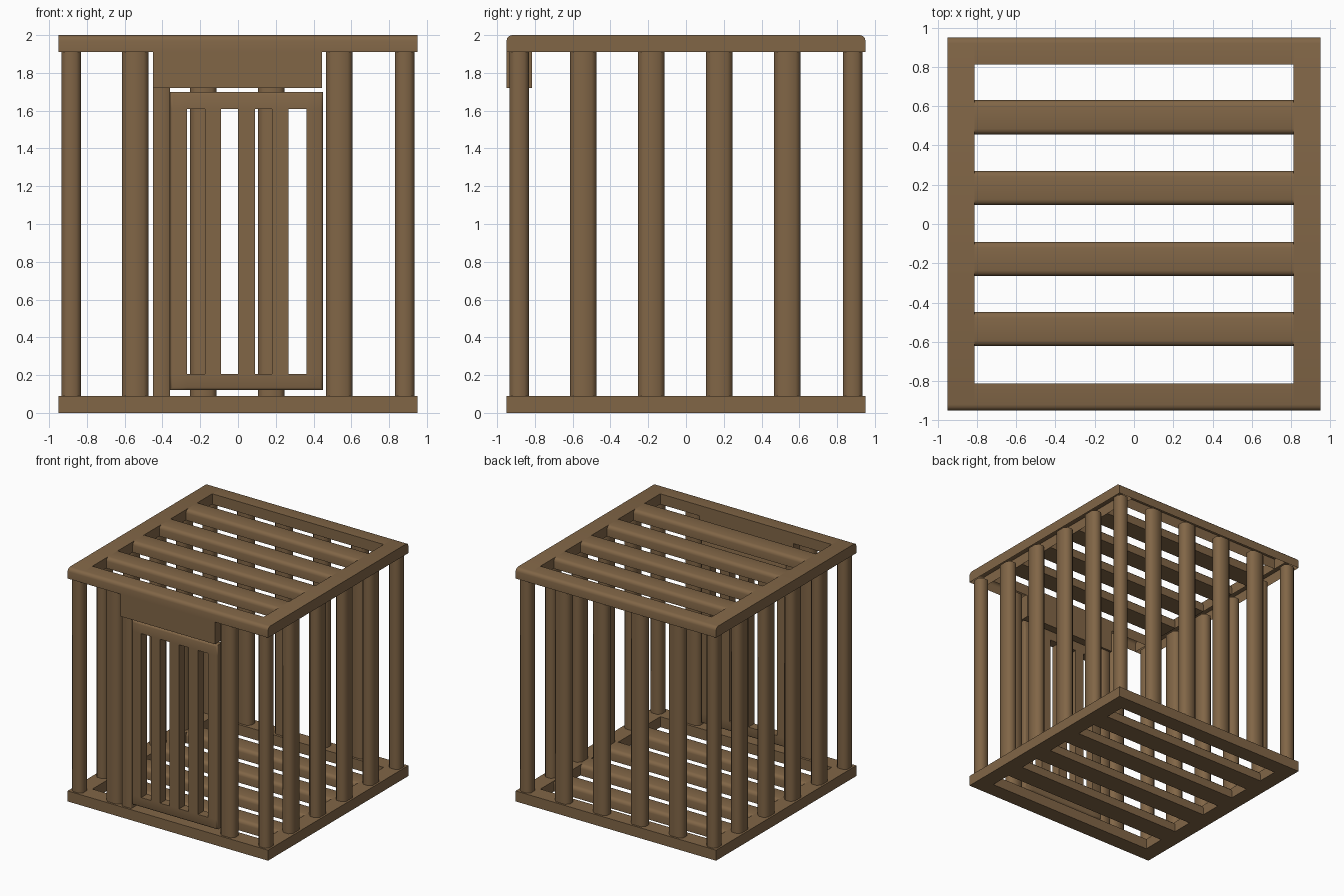
import bpy, bmesh, math

if "Cube" in bpy.data.objects:
    bpy.data.objects.remove(bpy.data.objects["Cube"])

wood = bpy.data.materials.new("brown wood")
wood.diffuse_color = (0.22, 0.132, 0.062, 1)
wood.use_nodes = True
wood.node_tree.nodes["Principled BSDF"].inputs["Base Color"].default_value = wood.diffuse_color


def prism(name, pts, to3d, a, b, angle=50, open_bottom=False):
    """Extrude a 2D outline between a and b; to3d maps (u, v, w) to xyz."""
    bm = bmesh.new()
    lo = [bm.verts.new(to3d(u, v, a)) for u, v in pts]
    hi = [bm.verts.new(to3d(u, v, b)) for u, v in pts]
    n = len(pts)
    bm.faces.new(lo)
    bm.faces.new(hi)
    for i in range(n):
        j = (i + 1) % n
        bm.faces.new((lo[i], lo[j], hi[j], hi[i]))
    bmesh.ops.recalc_face_normals(bm, faces=bm.faces)
    if open_bottom:
        bm.normal_update()
        down = [f for f in bm.faces if f.normal.z < -0.9]
        bmesh.ops.delete(bm, geom=down, context='FACES')
    me = bpy.data.meshes.new(name)
    bm.to_mesh(me)
    bm.free()
    me.materials.append(wood)
    ob = bpy.data.objects.new(name, me)
    bpy.context.collection.objects.link(ob)
    bpy.ops.object.select_all(action='DESELECT')
    ob.select_set(True)
    bpy.context.view_layer.objects.active = ob
    bpy.ops.object.shade_smooth_by_angle(angle=math.radians(angle))
    return ob


def along_x(u, v, w):
    return (w, u, v)


def along_z(u, v, w):
    return (u, v, w)


def slat_profile(y0, y1, z0, z1, r0, r1):
    """Rectangle in y-z with rounded upper corners (r0 at y0, r1 at y1)."""
    pts = [(y0, z0), (y1, z0)]
    for yc, r, start in ((y1, r1, 0), (y0, r0, 90)):
        if r == 0:
            pts.append((yc, z1))
            continue
        cy = yc - r if start == 0 else yc + r
        for k in range(4):
            t = math.radians(start + 30 * k)
            pts.append((cy + r * math.cos(t), z1 - r + r * math.sin(t)))
    return pts


def chamfered(cx, cy, hx, hy, c):
    return [(cx + sx * (hx - a), cy + sy * (hy - b))
            for sx, sy, a, b in ((1, -1, c, 0), (1, -1, 0, c), (1, 1, 0, c), (1, 1, c, 0),
                                 (-1, 1, c, 0), (-1, 1, 0, c), (-1, -1, 0, c), (-1, -1, c, 0))]


# Base and roof grids
E, I = 0.95, 0.812
for label, z0, z1, r, hollow in (("base", 0, 0.09, 0, False), ("roof", 1.91, 2.0, 0.03, True)):
    for side, x0, x1 in (("left", -E, -I), ("right", I, E)):
        prism(f"{label}_{side}_rail", slat_profile(-E, E, z0, z1, r, r), along_x, x0, x1,
              open_bottom=hollow)
    prism(f"{label}_front_rail", slat_profile(-E, -I, z0, z1, r, 0), along_x, -I, I,
          open_bottom=hollow)
    prism(f"{label}_back_rail", slat_profile(I, E, z0, z1, 0, r), along_x, -I, I,
          open_bottom=hollow)
    for y in (-0.535, -0.178, 0.183, 0.543):
        prism(f"{label}_slat", slat_profile(y - 0.0875, y + 0.0875, z0, z1, 0.03, 0.03),
              along_x, -I, I)

# Upright bars around the cage
P = 0.883
for x in (-P, P):
    for y in (-P, P):
        prism("corner_bar", chamfered(x, y, 0.052, 0.052, 0.025), along_z, 0.085, 1.915)
    for y in (-0.543, -0.183, 0.177, 0.537):
        prism("side_bar", chamfered(x, y, 0.05, 0.07, 0.027), along_z, 0.085, 1.915)
for x in (-0.543, -0.183, 0.177, 0.537):
    prism("back_bar", chamfered(x, P, 0.07, 0.05, 0.027), along_z, 0.085, 1.915)
for x in (-0.543, 0.537):
    prism("front_bar", chamfered(x, -P, 0.07, 0.05, 0.027), along_z, 0.085, 1.915)

# Door surround
prism("door_header", slat_profile(-0.95, -0.815, 1.72, 1.93, 0, 0), along_x, -0.45, 0.445)
prism("door_post", chamfered(-0.405, -P, 0.045, 0.05, 0.004), along_z, 0.085, 1.725)

# Door: frame cut from one plate, with three bars
bm = bmesh.new()
xs = [-0.36, -0.27, -0.175, -0.09, 0.0, 0.09, 0.18, 0.268, 0.363, 0.45]
zs = [0.12, 0.205, 1.61, 1.70]
grid = [[bm.verts.new((x, -0.925, z)) for z in zs] for x in xs]
for i in range(len(xs) - 1):
    for j in range(3):
        if j == 1 and i % 2 == 1:
            continue
        bm.faces.new((grid[i][j], grid[i + 1][j], grid[i + 1][j + 1], grid[i][j + 1]))
ret = bmesh.ops.extrude_face_region(bm, geom=list(bm.faces), use_keep_orig=True)
moved = [g for g in ret["geom"] if isinstance(g, bmesh.types.BMVert)]
bmesh.ops.translate(bm, verts=moved, vec=(0, 0.08, 0))
bmesh.ops.recalc_face_normals(bm, faces=bm.faces)
# Soften the outer rim of the door
rim = [e for e in bm.edges
       if any(all(abs(v.co.x - x) < 1e-4 for v in e.verts) for x in (xs[0], xs[-1]))
       or any(all(abs(v.co.z - z) < 1e-4 for v in e.verts) for z in (zs[0], zs[-1]))]
rim = [e for e in rim if abs(e.verts[0].co.y - e.verts[1].co.y) < 1e-4]
bmesh.ops.bevel(bm, geom=rim, offset=0.015, segments=2, profile=0.5, affect='EDGES')
me = bpy.data.meshes.new("door")
bm.to_mesh(me)
bm.free()
me.materials.append(wood)
door = bpy.data.objects.new("door", me)
bpy.context.collection.objects.link(door)
bpy.ops.object.select_all(action='DESELECT')
door.select_set(True)
bpy.context.view_layer.objects.active = door
bpy.ops.object.shade_smooth_by_angle(angle=math.radians(50))
